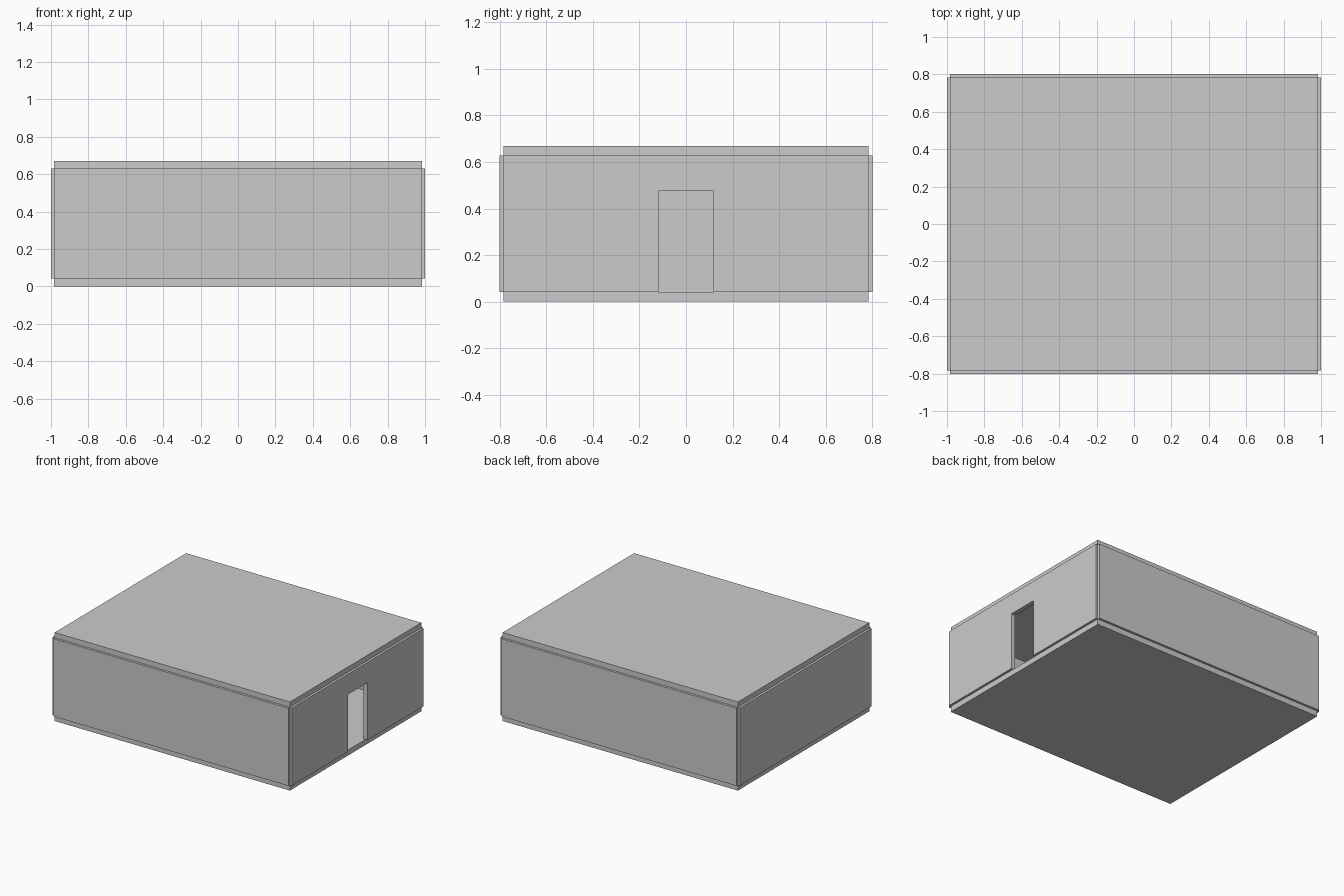
import bpy, bmesh
from mathutils import Vector

if "Cube" in bpy.data.objects:
    bpy.data.objects.remove(bpy.data.objects["Cube"])

HX, HY = 0.9825, 0.784      # half size of the slabs; walls are centred on their edges
T = 0.035                   # wall thickness
Z0, Z1, TOP = 0.042, 0.629, 0.669
DOOR_W, DOOR_TOP = 0.118, 0.475


def prism(name, points, extrude):
    """Extrude a flat outline into a solid."""
    bm = bmesh.new()
    face = bm.faces.new([bm.verts.new(p) for p in points])
    geom = bmesh.ops.extrude_face_region(bm, geom=[face], use_keep_orig=True)["geom"]
    verts = [g for g in geom if isinstance(g, bmesh.types.BMVert)]
    bmesh.ops.translate(bm, verts=verts, vec=Vector(extrude))
    bmesh.ops.recalc_face_normals(bm, faces=bm.faces)
    mesh = bpy.data.meshes.new(name)
    bm.to_mesh(mesh)
    bm.free()
    obj = bpy.data.objects.new(name, mesh)
    bpy.context.collection.objects.link(obj)
    return obj


def rect(a, b):
    return [(-a, b[0]), (a, b[0]), (a, b[1]), (-a, b[1])]


# Floor and roof slabs
for name, z, h in (("floor", 0, Z0), ("roof", Z1, TOP - Z1)):
    prism(name, [(x, y, z) for x, y in rect(HX, (-HY, HY))], (0, 0, h))

# Front and back walls
for name, s in (("front_wall", -1), ("back_wall", 1)):
    prism(name, [(x, s * HY - T / 2, z) for x, z in rect(HX, (Z0, Z1))], (0, T, 0))

# Plain left wall
prism("left_wall", [(-HX - T / 2, y, z) for y, z in rect(HY, (Z0, Z1))], (T, 0, 0))

# Right wall with the doorway notched out of its outline
outline = [(-HY, Z0), (-DOOR_W, Z0), (-DOOR_W, DOOR_TOP), (DOOR_W, DOOR_TOP),
           (DOOR_W, Z0), (HY, Z0), (HY, Z1), (-HY, Z1)]
prism("right_wall_with_doorway", [(HX - T / 2, y, z) for y, z in outline], (T, 0, 0))
